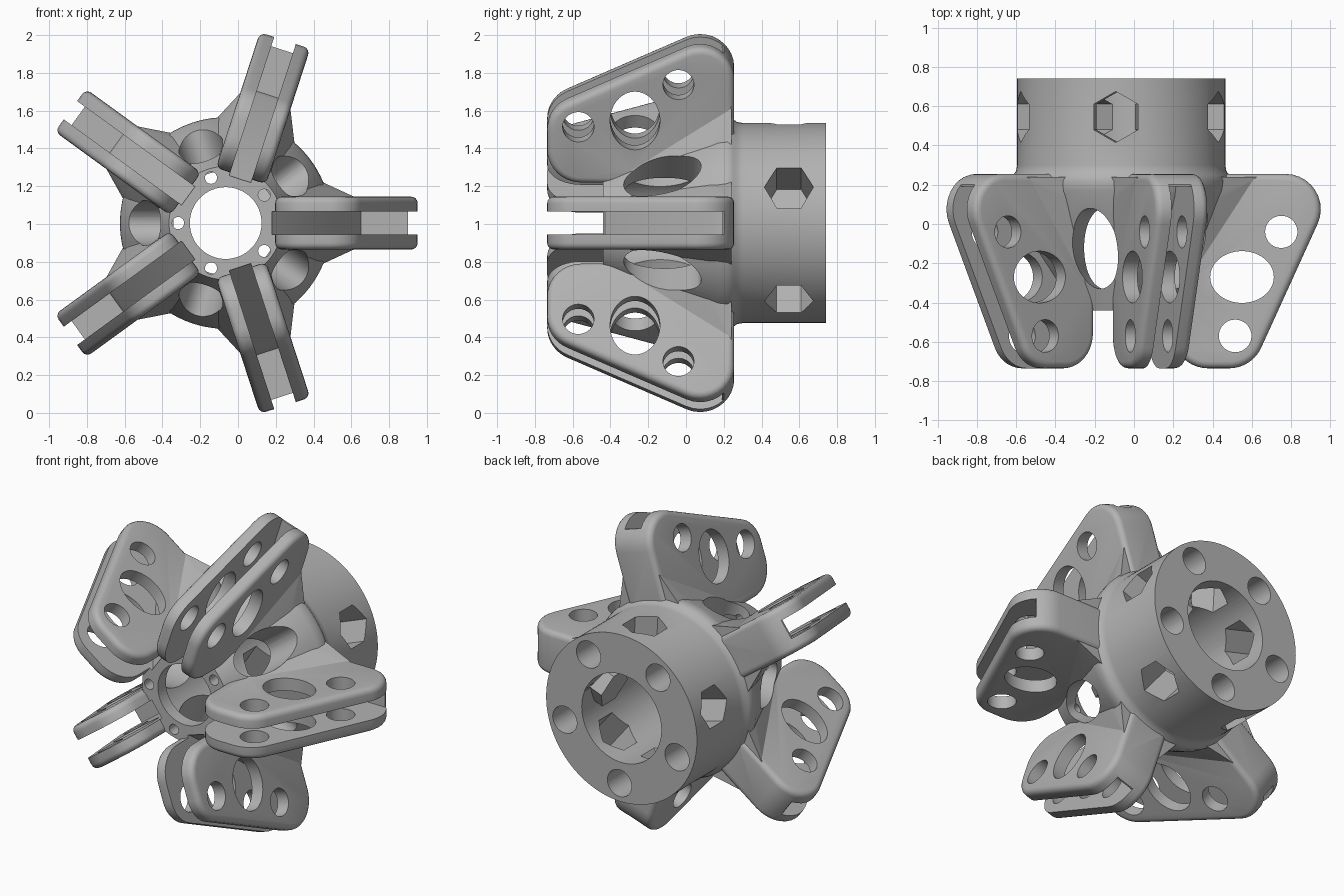
import bpy, bmesh
from math import radians, pi, cos, sin, tan
from mathutils import Matrix, Vector

if "Cube" in bpy.data.objects:
    bpy.data.objects.remove(bpy.data.objects["Cube"])

CENTRE = Vector((-0.065, 0, 1.005))   # hub axis runs along y
# Local frame of each part: x = radius, y = along the axis, z = sideways


def to_object(name, bm, copies=1, start=0):
    """Turn a bmesh into an object, repeated around the hub axis."""
    bmesh.ops.recalc_face_normals(bm, faces=bm.faces)
    part = bpy.data.meshes.new(name + "_part")
    bm.to_mesh(part)
    bm.free()
    ring = bmesh.new()
    for i in range(copies):
        copy = part.copy()
        angle = radians(start + 360 * i / copies)
        copy.transform(Matrix.Translation(CENTRE) @ Matrix.Rotation(-angle, 4, 'Y'))
        ring.from_mesh(copy)
        bpy.data.meshes.remove(copy)
    bpy.data.meshes.remove(part)
    mesh = bpy.data.meshes.new(name)
    ring.to_mesh(mesh)
    ring.free()
    obj = bpy.data.objects.new(name, mesh)
    bpy.context.collection.objects.link(obj)
    return obj


def lathe(profile, steps=96):
    bm = bmesh.new()
    verts = [bm.verts.new((r, y, 0)) for r, y in profile]
    edges = [bm.edges.new(p) for p in zip(verts, verts[1:])]
    bmesh.ops.spin(bm, geom=verts + edges, cent=(0, 0, 0), axis=(0, 1, 0),
                   angle=2 * pi, steps=steps)
    bmesh.ops.remove_doubles(bm, verts=bm.verts, dist=0.0005)
    return bm


def prism(outline, half, bevel=0):
    """Extrude an outline in the radius/axis plane sideways both ways."""
    bm = bmesh.new()
    face = bm.faces.new([bm.verts.new((r, y, -half)) for r, y in outline])
    out = bmesh.ops.extrude_face_region(bm, geom=[face])
    moved = [v for v in out["geom"] if isinstance(v, bmesh.types.BMVert)]
    bmesh.ops.translate(bm, verts=moved, vec=(0, 0, 2 * half))
    if bevel:
        rim = [e for e in bm.edges if abs(e.verts[0].co.z - e.verts[1].co.z) < 0.001]
        bmesh.ops.bevel(bm, geom=rim, offset=bevel, segments=4, profile=0.5,
                        affect='EDGES')
    return bm


def rounded(corners, steps=10):
    """Round corners given as (radius, axis, fillet)."""
    pts = []
    for i, (r, y, fillet) in enumerate(corners):
        p = Vector((r, y))
        if not fillet:
            pts.append(p)
            continue
        a = (Vector(corners[i - 1][:2]) - p).normalized()
        b = (Vector(corners[(i + 1) % len(corners)][:2]) - p).normalized()
        half = a.angle(b) / 2
        mid = p + (a + b).normalized() * fillet / sin(half)
        u = p + a * fillet / tan(half) - mid
        v = p + b * fillet / tan(half) - mid
        sweep = u.angle(v)
        for k in range(steps + 1):
            t = k / steps
            pts.append(mid + (u * sin((1 - t) * sweep) + v * sin(t * sweep)) / sin(sweep))
    return pts


def bar(at, size, axis, sides=48, turn=0):
    """Rod along x, y or z with an elliptical section; size gives half extents."""
    bm = bmesh.new()
    bmesh.ops.create_cone(bm, cap_ends=True, segments=sides, radius1=1, radius2=1, depth=2,
                          matrix=Matrix.Rotation(turn, 4, 'Z'))
    aim = {'X': Matrix.Rotation(pi / 2, 4, 'Y'), 'Y': Matrix.Rotation(pi / 2, 4, 'X'),
           'Z': Matrix.Identity(4)}[axis]
    bm.transform(Matrix.Translation(at) @ Matrix.Diagonal((*size, 1)) @ aim)
    return bm


def combine(body, tool, operation):
    mod = body.modifiers.new(tool.name, 'BOOLEAN')
    mod.operation, mod.solver, mod.object = operation, 'EXACT', tool
    bpy.context.view_layer.objects.active = body
    bpy.ops.object.modifier_apply(modifier=mod.name)
    bpy.data.objects.remove(tool)


# Hub: round collar with a tapered nose
body = to_object("finger_hub", lathe([(0, -.44), (.3, -.44), (.55, .17), (.56, .22), (.55, .25),
                                      (.535, .27), (.53, .3), (.53, .74), (0, .74)]))

# Five fins, each with rounded edges
fin = rounded([(.262, .255, 0), (1.116, .255, .18), (.665, -.735, .18), (.262, -.735, .18)])
combine(body, to_object("fins", prism(fin, .14, .035), 5), 'UNION')

# Gussets blending the fins into the hub
gusset = bmesh.new()
for side in (-1, 1):
    for r, y, s in ((.44, .24, .25), (.56, .24, .175), (.7, .24, .13), (.32, -.35, .13),
                    (.3, -.35, .1), (.3, .24, .1), (.44, .1, .22), (.54, .1, .13)):
        gusset.verts.new((r, y, s * side))
hull = bmesh.ops.convex_hull(gusset, input=gusset.verts)
loose = [v for v in gusset.verts if not v.link_faces]
bmesh.ops.delete(gusset, geom=loose, context='VERTS')
combine(body, to_object("gussets", gusset, 5), 'UNION')

# Slots that split each fin into two plates
slot = [(.245, -.9), (.245, -.43), (.7, .14), (.715, .19), (.965, .19), (.965, .4),
        (1.2, .4), (1.2, -.9)]
combine(body, to_object("slots", prism(slot, .06), 5), 'DIFFERENCE')

# Pin holes and lightening holes through the plates
for r, y, wide, tall in ((.815, -.04, .082, .082), (.615, -.27, .162, .132),
                         (.58, -.57, .083, .083)):
    combine(body, to_object("plate_holes", bar((r, y, 0), (wide, tall, .2), 'Z'), 5),
            'DIFFERENCE')

# Central bore with a wide rear cavity
combine(body, to_object("bore", lathe([(0, -.6), (.19, -.6), (.19, -.36), (.265, -.34),
                                       (.28, .2), (.28, .9), (0, .9)], 64)), 'DIFFERENCE')

# Oval windows between the fins, front screw holes, rear sockets, hexagonal pockets
combine(body, to_object("windows", bar((.55, -.125, 0), (.35, .205, .12), 'X'), 5, 36),
        'DIFFERENCE')
combine(body, to_object("screw_holes", bar((.252, -.45, 0), (.032, .16, .032), 'Y', 24), 5, 36),
        'DIFFERENCE')
combine(body, to_object("sockets", bar((.415, .68, 0), (.085, .3, .085), 'Y'), 5, 56),
        'DIFFERENCE')
combine(body, to_object("hex_pockets", bar((.45, .545, 0), (.25, .13, .13), 'X', 6, pi / 2 * 0),
                        5, 21), 'DIFFERENCE')

# Finish
grey = bpy.data.materials.new("plain_grey")
grey.use_nodes = True
colour = (.45, .45, .45, 1)
grey.diffuse_color = colour
grey.node_tree.nodes["Principled BSDF"].inputs["Base Color"].default_value = colour
body.data.materials.clear()
body.data.materials.append(grey)
for face in body.data.polygons:
    face.material_index = 0
bpy.ops.object.select_all(action='DESELECT')
body.select_set(True)
bpy.context.view_layer.objects.active = body
bpy.ops.object.shade_smooth_by_angle(angle=radians(32))
